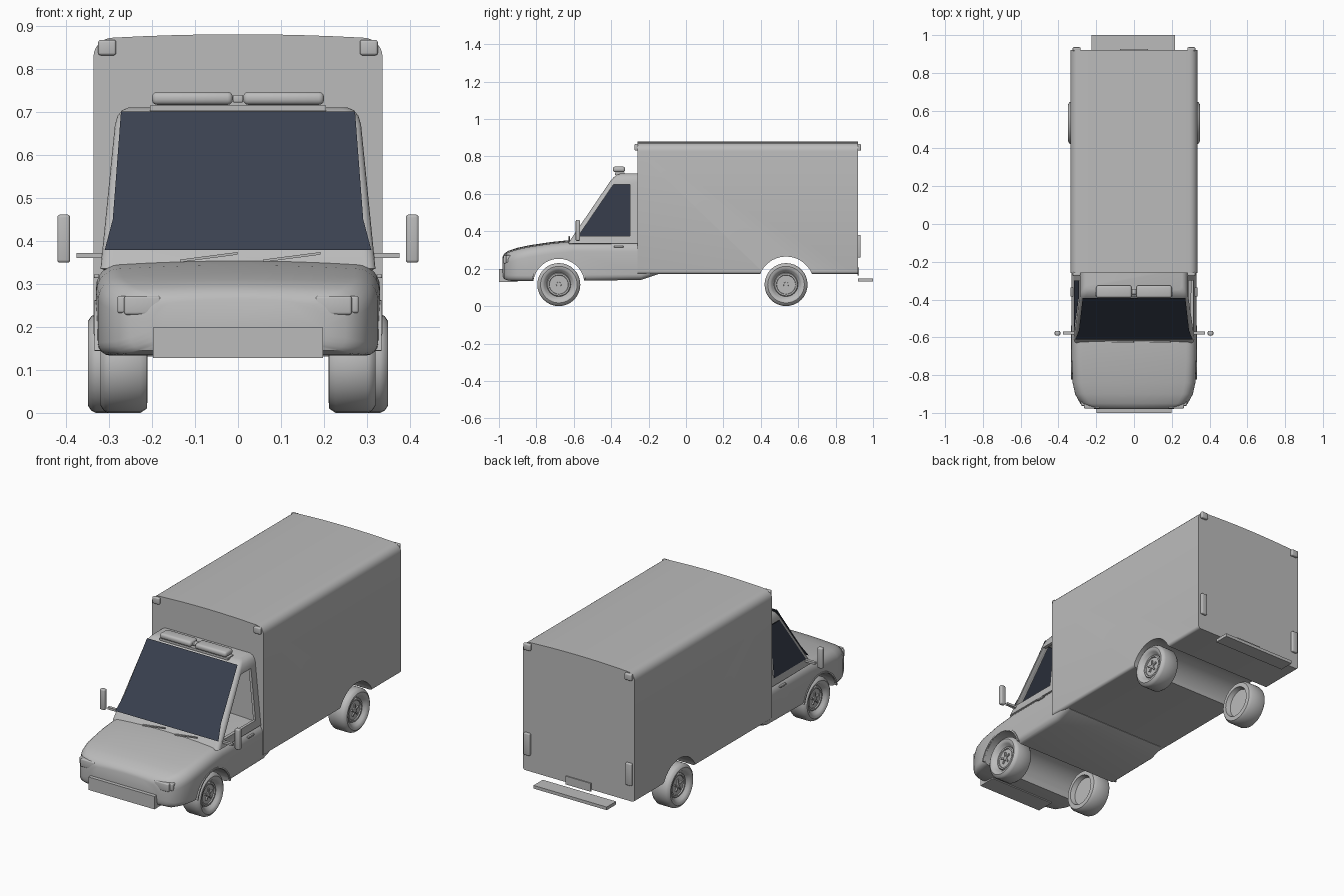
import bpy, bmesh, math
from mathutils import Matrix, Vector

cube = bpy.data.objects.get("Cube")
if cube:
    bpy.data.objects.remove(cube, do_unlink=True)


def material(name, rgb):
    m = bpy.data.materials.new(name)
    m.use_nodes = True
    m.diffuse_color = (*rgb, 1)
    m.node_tree.nodes["Principled BSDF"].inputs["Base Color"].default_value = (*rgb, 1)
    return m


GREY = material("light_grey", (0.5, 0.5, 0.5))
GLASS = material("dark_glass", (0.043, 0.053, 0.08))
SIDES = (("left", 1), ("right", -1))


def finish(name, bm, mat=GREY):
    bmesh.ops.recalc_face_normals(bm, faces=bm.faces)
    mesh = bpy.data.meshes.new(name)
    bm.to_mesh(mesh)
    bm.free()
    ob = bpy.data.objects.new(name, mesh)
    bpy.context.collection.objects.link(ob)
    mesh.materials.append(mat)
    return ob


def activate(ob):
    bpy.ops.object.select_all(action="DESELECT")
    ob.select_set(True)
    bpy.context.view_layer.objects.active = ob


def smooth(ob, angle=35):
    activate(ob)
    bpy.ops.object.shade_smooth_by_angle(angle=math.radians(angle))
    return ob


def loft(name, rings, mat=GREY, start=True, end=True):
    """Skin closed rings of equal length, with optional end caps."""
    bm = bmesh.new()
    loops = [[bm.verts.new(p) for p in ring] for ring in rings]
    for a, b in zip(loops, loops[1:]):
        for i in range(len(a)):
            j = (i + 1) % len(a)
            bm.faces.new((a[i], a[j], b[j], b[i]))
    if start:
        bm.faces.new(loops[0])
    if end:
        bm.faces.new(loops[-1])
    return finish(name, bm, mat)


def plate(name, points, mat):
    bm = bmesh.new()
    bm.faces.new([bm.verts.new(p) for p in points])
    return finish(name, bm, mat)


def box(name, centre, size, bevel=0, turn=None):
    bm = bmesh.new()
    bmesh.ops.create_cube(bm, size=1)
    bmesh.ops.scale(bm, vec=size, verts=bm.verts)
    if bevel:
        bmesh.ops.bevel(bm, geom=bm.edges[:], offset=bevel, segments=3,
                        profile=0.5, affect="EDGES")
    if turn:
        bmesh.ops.transform(bm, matrix=turn, verts=bm.verts)
    bmesh.ops.translate(bm, vec=centre, verts=bm.verts)
    ob = finish(name, bm)
    return smooth(ob) if bevel else ob


def apply_modifier(ob, kind, **settings):
    mod = ob.modifiers.new(kind, kind)
    for key, value in settings.items():
        setattr(mod, key, value)
    activate(ob)
    bpy.ops.object.modifier_apply(modifier=mod.name)


def cut(ob, cutter):
    apply_modifier(ob, "BOOLEAN", operation="DIFFERENCE", solver="EXACT", object=cutter)
    bpy.data.objects.remove(cutter, do_unlink=True)


def arc(cx, cz, r, a0, a1, n):
    return [(cx + r * math.cos(math.radians(a0 + (a1 - a0) * i / n)),
             cz + r * math.sin(math.radians(a0 + (a1 - a0) * i / n))) for i in range(n + 1)]


def section(y, hw, z0, z1, rb, rt, dome):
    """Upright cross-section with rounded corners and a domed top."""
    half = arc(hw - rb, z0 + rb, rb, -90, 0, 4) + arc(hw - rt, z1 - dome - rt, rt, 0, 90, 6)
    half += [((hw - rt) * f, z1 - dome * f * f) for f in (0.75, 0.5, 0.25)]
    pts = half + [(0, z1)] + [(-x, z) for x, z in reversed(half)]
    return [(x, y, z) for x, z in pts]


def arch_cutter(y, r):
    rings = [[(x, y + a, b) for a, b in arc(0, 0.115, r, 0, 350, 35)] for x in (-0.5, 0.5)]
    return loft("arch_cutter", rings)


# Cargo box with rear wheel arches
cargo = loft("cargo_box", [section(y, 0.336, 0.172, 0.88, 0.015, 0.045, 0.008)
                           for y in (-0.26, 0.92)])
cut(cargo, arch_cutter(0.535, 0.15))
smooth(cargo)

# Bonnet and lower cab: y, half width, bottom, top
stations = [(-0.98, 0.20, 0.16, 0.265), (-0.972, 0.25, 0.145, 0.28),
            (-0.95, 0.285, 0.136, 0.296), (-0.90, 0.312, 0.134, 0.312),
            (-0.84, 0.325, 0.133, 0.325), (-0.72, 0.33, 0.133, 0.343),
            (-0.60, 0.33, 0.135, 0.355), (-0.24, 0.33, 0.14, 0.355),
            (-0.15, 0.33, 0.17, 0.355)]
lower = loft("lower_cab", [section(y, w, a, b, 0.03, 0.055, 0.008) for y, w, a, b in stations])
cut(lower, arch_cutter(-0.68, 0.138))
smooth(lower)


# Hollow upper cab
def side_x(z):
    return 0.318 - (z - 0.35) * 0.1


def screen_y(z):
    return -0.611 + (z - 0.375) * 0.68


def cab_ring(z, inset):
    hw, r = side_x(z) - inset, 0.022
    yf, yb = screen_y(z) + 0.007 + inset, -0.235
    front = [(x, y) for x, y in arc(hw - r, yf + r, r, 0, -90, 4)]
    pts = [(hw, yb)] + front + [(-x, y) for x, y in reversed(front)] + [(-hw, yb)]
    return [(x, y, z) for x, y in pts]


upper = loft("upper_cab", [cab_ring(z, i) for z, i in (
    (0.335, 0), (0.5, 0), (0.67, 0), (0.69, 0.004), (0.703, 0.013), (0.71, 0.028))], start=False)
apply_modifier(upper, "SOLIDIFY", thickness=0.018, offset=-1)
side_window = [(-0.575, 0.375), (-0.30, 0.375), (-0.30, 0.65), (-0.388, 0.65)]
for name, s in SIDES:
    cut(upper, loft("window_cutter", [[(s * x, y, z) for y, z in side_window]
                                      for x in (0.2, 0.4)]))
opening = [(-0.28, 0.39), (0.28, 0.39), (0.252, 0.675), (-0.252, 0.675)]
cut(upper, loft("screen_cutter", [[(x, y, z) for x, z in opening] for y in (-0.75, -0.37)]))
smooth(upper)

# Glazing: windscreen and the one fitted side window
edge = [(0.31, 0.378), (0.291, 0.45), (0.272, 0.70)]
outline = edge + [(-x, z) for x, z in reversed(edge)]
plate("windscreen", [(x, screen_y(z) - 0.002, z) for x, z in outline], GLASS)
plate("right_side_glass", [(-side_x(z) - 0.003, y, z) for y, z in side_window], GLASS)

# Wheels: turned profile of (offset, radius), outer face first
profile = [(0.036, 0.0), (0.036, 0.012), (0.03, 0.014), (0.03, 0.05), (0.036, 0.052),
           (0.036, 0.06), (0.03, 0.064), (0.046, 0.077), (0.053, 0.085), (0.055, 0.098),
           (0.047, 0.110), (0.036, 0.115), (-0.038, 0.115), (-0.053, 0.105),
           (-0.055, 0.082), (-0.03, 0.075), (-0.03, 0.0)]


def wheel(name, cx, cy, s):
    bm = bmesh.new()
    verts = [bm.verts.new((cx * s + o * s, cy, 0.115 + r)) for o, r in profile]
    edges = [bm.edges.new(pair) for pair in zip(verts, verts[1:])]
    bmesh.ops.spin(bm, geom=verts + edges, cent=(0, cy, 0.115), axis=(1, 0, 0),
                   angle=math.tau, steps=32, use_duplicate=False)
    bmesh.ops.remove_doubles(bm, verts=bm.verts, dist=0.0002)
    # Five raised hub spokes
    for i in range(5):
        m = (Matrix.Translation((s * (cx + 0.031), cy, 0.115))
             @ Matrix.Rotation(math.tau * i / 5, 4, "X") @ Matrix.Translation((0, 0, 0.02))
             @ Matrix.Diagonal((0.012, 0.008, 0.025, 1)))
        bmesh.ops.create_cube(bm, size=1, matrix=m)
    smooth(finish(name, bm))


for name, s in SIDES:
    wheel("front_wheel_" + name, 0.265, -0.68, s)
    wheel("rear_wheel_" + name, 0.294, 0.535, s)
    # Front arch lip
    lip = arc(0, 0.115, 0.139, 12, 168, 20) + arc(0, 0.115, 0.147, 168, 12, 20)
    loft("arch_lip_" + name, [[(s * x, -0.68 + a, b) for a, b in lip] for x in (0.305, 0.334)])
    # Door mirror, arm and handle
    box("mirror_" + name, (s * 0.405, -0.578, 0.405), (0.03, 0.024, 0.112), 0.007)
    box("mirror_arm_" + name, (s * 0.345, -0.578, 0.366), (0.06, 0.016, 0.012))
    box("door_handle_" + name, (s * 0.329, -0.36, 0.318), (0.012, 0.05, 0.01), 0.003)
    # Lamps
    box("headlamp_" + name, (s * 0.222, -0.962, 0.25), (0.085, 0.03, 0.044), 0.006)
    box("indicator_" + name, (s * 0.268, -0.94, 0.252), (0.025, 0.045, 0.04), 0.006)
    for end, y in (("front", -0.265), ("rear", 0.926)):
        box(f"marker_lamp_{end}_{name}", (s * 0.304, y, 0.849), (0.042, 0.02, 0.036), 0.006)
    box("tail_lamp_" + name, (s * 0.306, 0.925, 0.32), (0.036, 0.018, 0.12), 0.005)
    # Roof beacon
    box("roof_beacon_" + name, (s * 0.106, -0.358, 0.731), (0.188, 0.066, 0.03), 0.012)

box("beacon_base", (0, -0.355, 0.708), (0.41, 0.05, 0.012))
box("beacon_joint", (0, -0.358, 0.73), (0.024, 0.03, 0.018), 0.004)

# Wipers
for name, x in (("left", 0.125), ("right", -0.068)):
    box("wiper_" + name, (x, -0.624, 0.362), (0.135, 0.008, 0.006),
        turn=Matrix.Rotation(-0.13, 4, "Y"))

# Bumpers and rear plate
box("front_bumper", (0, -0.95, 0.163), (0.396, 0.10, 0.07))
box("rear_step", (-0.004, 0.96, 0.139), (0.44, 0.08, 0.017))
box("rear_plate", (0, 0.922, 0.185), (0.15, 0.008, 0.045))
